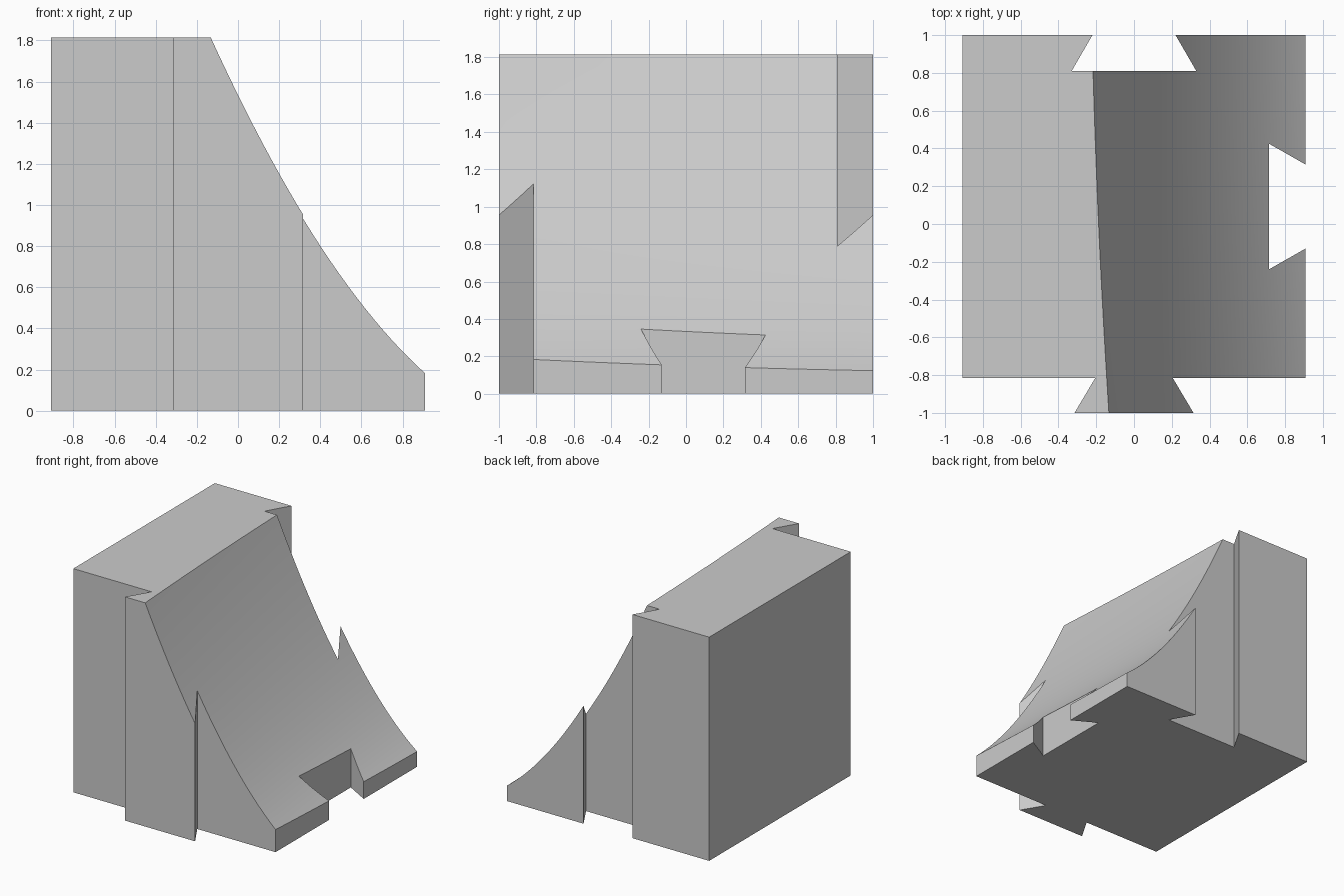
import bpy, bmesh, math

HEIGHT = 1.815
HALF = 0.908

if "Cube" in bpy.data.objects:
    bpy.data.objects.remove(bpy.data.objects["Cube"], do_unlink=True)

grey = bpy.data.materials.new("light grey")
grey.use_nodes = True
grey.diffuse_color = (0.6, 0.6, 0.6, 1)
grey.node_tree.nodes["Principled BSDF"].inputs["Base Color"].default_value = grey.diffuse_color


def make_object(name, bm):
    bmesh.ops.recalc_face_normals(bm, faces=bm.faces)
    mesh = bpy.data.meshes.new(name)
    bm.to_mesh(mesh)
    bm.free()
    obj = bpy.data.objects.new(name, mesh)
    bpy.context.collection.objects.link(obj)
    mesh.materials.append(grey)
    return obj


def extrude_up(bm, faces, z):
    """Raise a copy of the faces to height z, closing the sides."""
    new = bmesh.ops.extrude_face_region(bm, geom=faces, use_keep_orig=True)["geom"]
    for v in new:
        if isinstance(v, bmesh.types.BMVert):
            v.co.z = z


def parabola(x, a, b, c):
    """Height at x of the parabola through three (x, z) points."""
    s1 = (b[1] - a[1]) / (b[0] - a[0])
    s2 = (c[1] - b[1]) / (c[0] - b[0])
    bend = (s2 - s1) / (c[0] - a[0])
    return a[1] + (x - a[0]) * (s1 + bend * (x - b[0]))


def slope_height(x, y):
    """Concave slope that blends from a front to a back profile."""
    front = parabola(x, (-0.133, HEIGHT), (0.315, 0.955), (HALF, 0.192))
    back = parabola(x, (-0.217, HEIGHT), (0.33, 0.79), (HALF, 0.127))
    s = (y + 1) / 1.81
    t = s + 0.4 * s * (1 - s)
    return front + (back - front) * t


# Block plan: dovetail tab in front, dovetail slots on the left and back
plan = [(-HALF, -0.815), (-0.205, -0.815), (-0.315, -1), (0.315, -1),
        (0.205, -0.815), (HALF, -0.815), (HALF, -0.13), (0.715, -0.24),
        (0.715, 0.425), (HALF, 0.315), (HALF, 1), (0.22, 1),
        (0.33, 0.81), (-0.33, 0.81), (-0.22, 1), (-HALF, 1)]
bm = bmesh.new()
base = bm.faces.new([bm.verts.new((x, y, 0)) for x, y in plan])
extrude_up(bm, [base], HEIGHT)
block = make_object("dovetail_block", bm)

# Cutter whose underside is the curved slope
bm = bmesh.new()
bmesh.ops.create_grid(bm, x_segments=32, y_segments=16, size=1)
for v in bm.verts:
    x, y = 0.37 + 0.67 * v.co.x, 1.1 * v.co.y
    v.co = (x, y, slope_height(x, y))
extrude_up(bm, list(bm.faces), 2.6)
cutter = make_object("slope_cutter", bm)
cutter.hide_render = True

# Carve the slope, then remove the helper
carve = block.modifiers.new("carve_slope", "BOOLEAN")
carve.operation = "DIFFERENCE"
carve.solver = "EXACT"
carve.object = cutter
bpy.ops.object.select_all(action="DESELECT")
bpy.context.view_layer.objects.active = block
block.select_set(True)
bpy.ops.object.modifier_apply(modifier=carve.name)
bpy.data.objects.remove(cutter, do_unlink=True)
bpy.ops.object.shade_smooth_by_angle(angle=math.radians(20))
